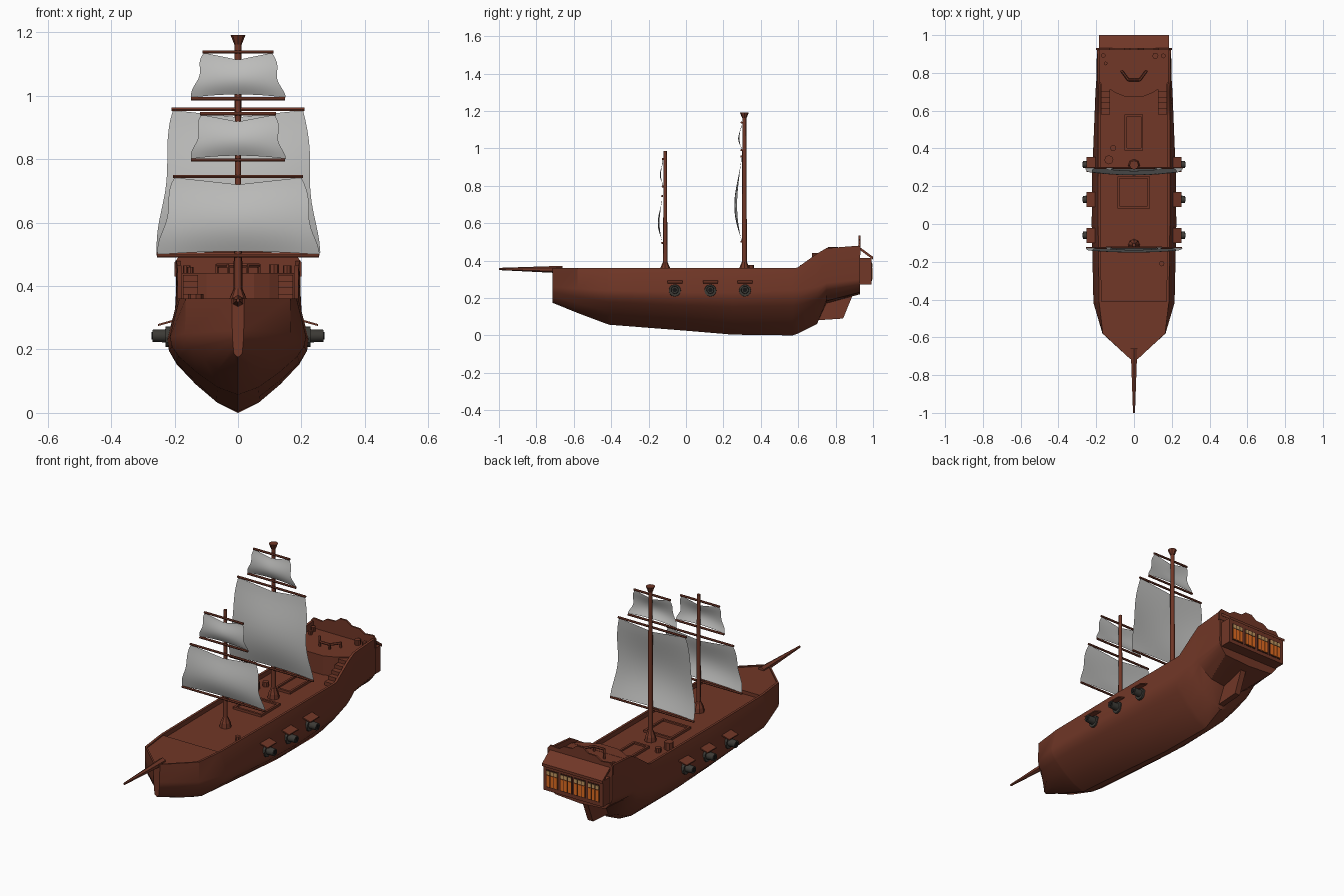
import bpy, bmesh, math
from mathutils import Vector

if "Cube" in bpy.data.objects:
    bpy.data.objects.remove(bpy.data.objects["Cube"])

def material(name, rgb):
    m = bpy.data.materials.new(name)
    m.diffuse_color = (*rgb, 1)
    m.use_nodes = True
    m.node_tree.nodes["Principled BSDF"].inputs["Base Color"].default_value = m.diffuse_color
    return m

WOOD = material("brown_wood", (0.165, 0.038, 0.02))
SAIL = material("grey_canvas", (0.52, 0.52, 0.51))
IRON = material("dark_iron", (0.045, 0.042, 0.036))
BLACK = material("black_bore", (0.008, 0.008, 0.008))
GLOW = material("orange_glass", (0.75, 0.15, 0.015))
AMBER = material("amber_glass", (0.55, 0.32, 0.12))
FRAME = material("dark_frame", (0.05, 0.014, 0.008))

def finish(name, bm, mat, smooth=None, solid=True):
    if solid:
        bmesh.ops.recalc_face_normals(bm, faces=bm.faces[:])
    me = bpy.data.meshes.new(name)
    bm.to_mesh(me)
    bm.free()
    me.materials.append(mat)
    ob = bpy.data.objects.new(name, me)
    bpy.context.collection.objects.link(ob)
    if smooth:
        bpy.context.view_layer.objects.active = ob
        ob.select_set(True)
        bpy.ops.object.shade_smooth_by_angle(angle=math.radians(smooth))
        ob.select_set(False)
    return ob

def box(name, lo, hi, mat=WOOD):
    bm = bmesh.new()
    bmesh.ops.create_cube(bm, size=1)
    for v in bm.verts:
        v.co = [lo[i] + (v.co[i] + 0.5) * (hi[i] - lo[i]) for i in range(3)]
    return finish(name, bm, mat)

def rod(name, a, b, r1, r2, mat=WOOD, sides=8, smooth=None):
    a, b = Vector(a), Vector(b)
    bm = bmesh.new()
    bmesh.ops.create_cone(bm, cap_ends=True, segments=sides, radius1=r1, radius2=r2, depth=(b - a).length)
    bmesh.ops.rotate(bm, verts=bm.verts, matrix=Vector((0, 0, 1)).rotation_difference(b - a).to_matrix())
    bmesh.ops.translate(bm, verts=bm.verts, vec=(a + b) / 2)
    return finish(name, bm, mat, smooth)

def prism(name, pts, vec, mat=WOOD):
    bm = bmesh.new()
    f = bm.faces.new([bm.verts.new(p) for p in pts])
    r = bmesh.ops.extrude_face_region(bm, geom=[f])
    bmesh.ops.translate(bm, verts=[v for v in r["geom"] if isinstance(v, bmesh.types.BMVert)], vec=vec)
    return finish(name, bm, mat)

# hull with bulwarks and decks: y, keel z, bulge z, bulge w, rail w, rail z, deck z, fullness
STATIONS = [
    (-.715, .175, .26, .018, .02, .36, .354, .6),
    (-.58, .12, .25, .167, .165, .36, .354, .12),
    (-.42, .06, .24, .214, .184, .36, .354, 0),
    (-.41, .057, .24, .215, .185, .36, .354, 0),
    (-.41, .057, .24, .215, .185, .36, .335, 0),
    (0, .025, .23, .224, .19, .36, .335, 0),
    (.25, .004, .23, .222, .19, .36, .335, 0),
    (.57, 0, .24, .209, .19, .36, .335, 0),
    (.595, .008, .24, .208, .19, .362, .335, 0),
    (.70, .06, .26, .204, .19, .437, .335, 0),
    (.75, .17, .28, .2, .192, .466, .335, .3),
    (.75, .17, .28, .2, .192, .466, .44, .3),
    (.93, .22, .3, .196, .195, .48, .44, .7)]
BELLY = [(.3, .13), (.6, .38), (.87, .66), (.97, .83), (1, 1)]

bm = bmesh.new()
rings = []
for y, zk, zb, wb, wt, zt, zd, full in STATIONS:
    half = [(wb * (f + (1 - f) * full), zk + (zb - zk) * t) for f, t in BELLY]
    inner = max(wt - .013, .008)
    half += [(wt, zt), (inner, zt), (inner, zd)]
    loop = [(0, zk)] + half + [(0, zd)] + [(-x, z) for x, z in reversed(half)]
    rings.append([bm.verts.new((x, y, z)) for x, z in loop])
n = len(rings[0])
for a, b in zip(rings, rings[1:]):
    for i in range(n):
        bm.faces.new((a[i], a[(i + 1) % n], b[(i + 1) % n], b[i]))
bm.faces.new(rings[0])
bm.faces.new(rings[-1])
bmesh.ops.remove_doubles(bm, verts=bm.verts, dist=1e-5)
finish("hull", bm, WOOD, 32)

# curved front of the quarterdeck, stairs and helm rail
prism("quarterdeck_front", [(-.178, .752, .335), (-.178, .745, .335), (-.1, .695, .335), (-.05, .675, .335),
      (.05, .675, .335), (.1, .695, .335), (.178, .745, .335), (.178, .752, .335)], (0, 0, .106))
for s in (-1, 1):
    for i in range(5):
        box("stair_step", (s * .15 - .024, .58 + i * .03, .33), (s * .15 + .024, .74, .355 + i * .02))
    box("quarterdeck_panel", (s * .06 - .025, .69, .35), (s * .06 + .025, .71, .42))
helm = [(-.065, .81), (-.03, .762), (.03, .762), (.065, .81)]
for (x1, y1), (x2, y2) in zip(helm, helm[1:]):
    rod("helm_rail", (x1, y1, .465), (x2, y2, .465), .007, .007, sides=6)
for x, y in helm:
    rod("helm_post", (x, y, .435), (x, y, .47), .006, .006, sides=6)

# stern gallery, roof, transom crest and rudder
box("stern_gallery", (-.183, .92, .272), (.183, .992, .415))
prism("gallery_roof", [(-.186, .925, .46), (-.186, .925, .475), (-.186, 1, .42), (-.186, 1, .405)], (.372, 0, 0))
crest = [(.2, .475), (.185, .495), (.13, .49), (.1, .51), (.05, .512), (.02, .535)]
prism("transom_crest", [(-.2, .922, .43)] + [(-x, .922, z) for x, z in crest]
      + [(x, .922, z) for x, z in reversed(crest)] + [(.2, .922, .43)], (0, .01, 0))
prism("rudder", [(-.016, .69, .08), (-.016, .84, .09), (-.016, .895, .225), (-.016, .73, .2)], (.032, 0, 0))
for k in range(4):
    cx = -.1275 + .085 * k
    box("window_frame", (cx - .038, .99, .292), (cx + .038, .994, .39), FRAME)
    for j in (-1, 0, 1):
        px = cx + j * .023
        box("window_pane", (px - .009, .993, .298), (px + .009, .997, .36), GLOW)
        box("window_top_pane", (px - .009, .993, .364), (px + .009, .997, .384), AMBER)

# bowsprit
rod("bowsprit", (0, -.66, .352), (0, -1, .355), .02, .006, sides=6)

# masts
for y, top, r in ((-.111, .985, .012), (.312, 1.175, .014)):
    rod("mast", (0, y, .335), (0, y, top), r, r * .75, smooth=50)
    rod("mast_base", (0, y, .335), (0, y, .36), .031, .027, sides=8)
    rod("mast_collar", (0, y, .36), (0, y, .392), .027, r, sides=8)
rod("crows_nest", (0, .312, 1.162), (0, .312, 1.192), .012, .024, sides=8)

# sails with their yards: mast front y, top z, bottom z, yard and sail half widths, bulge
def sail(y, zt, zb, wt, wb, bulge):
    bm = bmesh.new()
    N, M = 12, 14
    grid = []
    for j in range(M + 1):
        v = j / M
        row = []
        for i in range(N + 1):
            u = 2 * i / N - 1
            w = wt + (wb - wt) * v ** .8 + .008 * math.sin(2.6 * math.pi * v + (0 if u > 0 else .7)) * v ** .3
            z = zt + (zb - zt) * v - .022 * (1 - abs(u)) * (1 - v) ** 2 + .01 * (1 - u * u) * v ** 3
            d = bulge * math.sin(math.pi * v ** 1.25) * (.6 + .4 * (1 - u * u))
            row.append(bm.verts.new((u * w, y - d, z)))
        grid.append(row)
    for a, b in zip(grid, grid[1:]):
        for i in range(N):
            bm.faces.new((a[i], b[i], b[i + 1], a[i + 1]))
    finish("sail", bm, SAIL, 60, solid=False)
    for z, w in ((zt + .003, wt + .005), (zb - .004, wb + .005)):
        rod("yard", (-w, y, z), (w, y, z), .006, .006, sides=6)

sail(-.127, .742, .499, .2, .25, .024)
sail(-.124, .94, .801, .115, .143, .016)
sail(.296, .954, .505, .205, .252, .038)
sail(.297, 1.135, .994, .107, .143, .018)

# cannons with gun ports and lids
for s in (-1, 1):
    for y in (-.06, .13, .315):
        rod("gun_port", (s * .19, y, .24), (s * .228, y, .24), .034, .032, IRON, 12)
        rod("cannon", (s * .2, y, .243), (s * .27, y, .243), .022, .019, IRON, 12, 40)
        rod("cannon_bore", (s * .269, y, .243), (s * .272, y, .243), .012, .012, BLACK, 12)
        prism("port_lid", [(s * .2, y - .04, .288), (s * .252, y - .04, .274),
                           (s * .252, y - .04, .28), (s * .2, y - .04, .295)], (0, .08, 0))

# deck hatches
for x1, x2, y1, y2 in ((-.05, .048, .39, .58), (-.088, .084, .083, .252)):
    t = .012
    box("hatch_cover", (x1, y1, .33), (x2, y2, .339))
    for lo, hi in (((x1, y1), (x2, y1 + t)), ((x1, y2 - t), (x2, y2)),
                   ((x1, y1), (x1 + t, y2)), ((x2 - t, y1), (x2, y2))):
        box("hatch_coaming", (*lo, .33), (*hi, .348))

# barrels and deck clutter
for x, y, z, r, h in ((-.133, .34, .335, .024, .04), (-.11, .402, .335, .016, .025), (.147, -.21, .335, .014, .025),
                      (-.162, .892, .44, .012, .025), (-.15, .85, .44, .01, .02),
                      (.113, .89, .44, .016, .028), (.155, .89, .44, .013, .025)):
    rod("barrel", (x, y, z), (x, y, z + h), r, r, sides=8)
